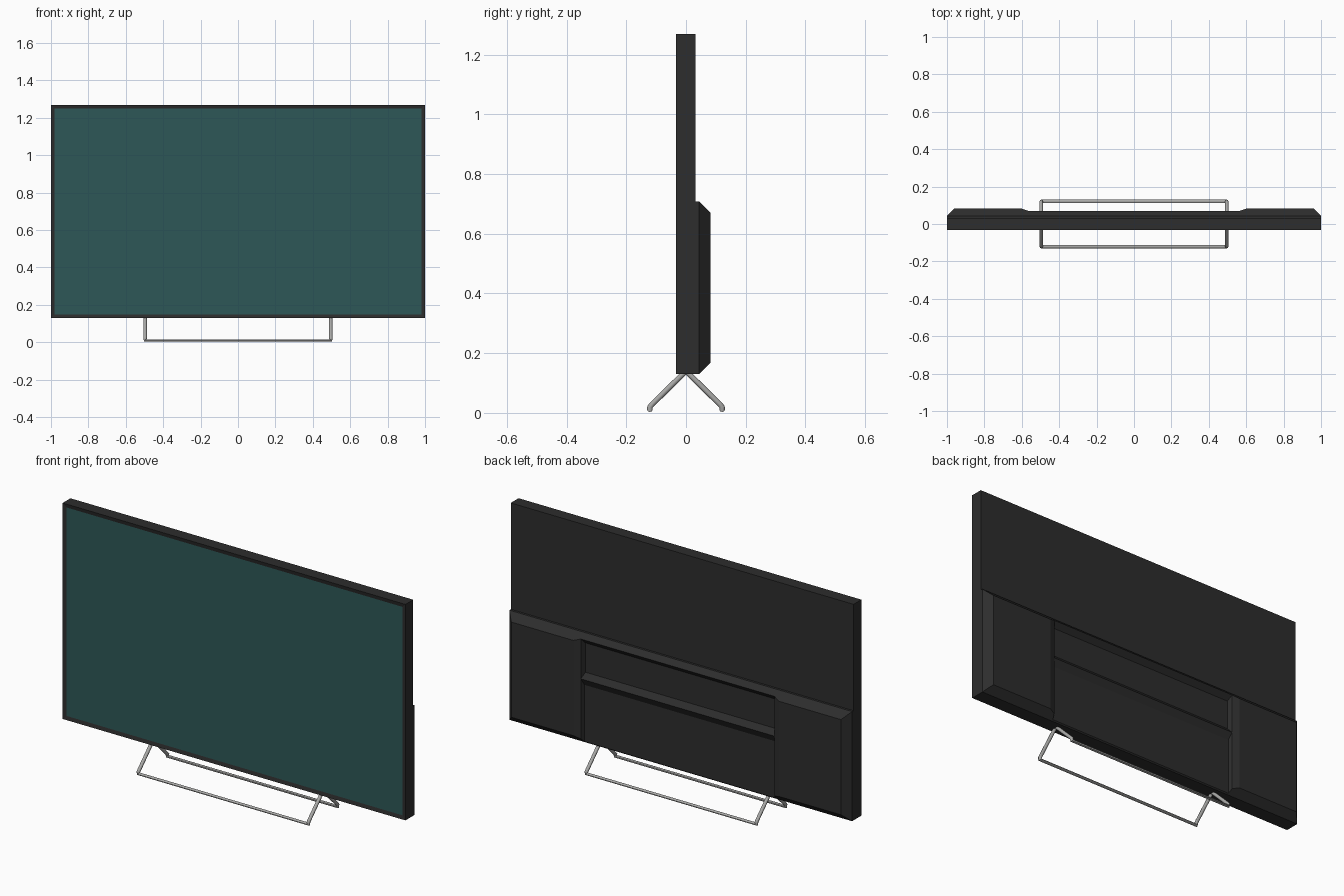
import bpy, bmesh

if "Cube" in bpy.data.objects:
    bpy.data.objects.remove(bpy.data.objects["Cube"])

def material(name, r, g, b):
    m = bpy.data.materials.new(name)
    m.diffuse_color = (r, g, b, 1)
    m.use_nodes = True
    m.node_tree.nodes["Principled BSDF"].inputs["Base Color"].default_value = m.diffuse_color
    return m

BLACK = material("black plastic", 0.026, 0.026, 0.026)
SCREEN = material("dark teal screen", 0.027, 0.097, 0.095)
METAL = material("grey metal", 0.4, 0.4, 0.39)

def add_object(name, bm, *mats):
    bmesh.ops.recalc_face_normals(bm, faces=bm.faces)
    me = bpy.data.meshes.new(name)
    bm.to_mesh(me)
    bm.free()
    for m in mats:
        me.materials.append(m)
    ob = bpy.data.objects.new(name, me)
    bpy.context.collection.objects.link(ob)
    return ob

# Main panel with the screen slightly recessed in a thin bezel
bm = bmesh.new()
bmesh.ops.create_cube(bm, size=1)
for v in bm.verts:
    v.co = (v.co.x * 2, v.co.y * 0.065 - 0.0005, v.co.z * 1.139 + 0.6995)
bm.normal_update()
front = [f for f in bm.faces if f.normal.y < -0.9]
bmesh.ops.inset_individual(bm, faces=front, thickness=0.028, depth=-0.004)
front[0].material_index = 1
add_object("screen_panel", bm, BLACK, SCREEN)

# Rear housing wings: bevelled outline, sloping inward to the central recess
WING = [(0.555, 0.03), (1, 0.03), (1, 0.044), (0.962, 0.082),
        (0.6, 0.082), (0.565, 0.07), (0.555, 0.044)]
for side, label in ((-1, "left"), (1, "right")):
    bm = bmesh.new()
    for x, y in WING:
        cut = max(0, y - 0.044)
        bm.verts.new((side * x, y, 0.13 + cut))
        bm.verts.new((side * x, y, 0.708 - cut))
    bmesh.ops.convex_hull(bm, input=bm.verts[:])
    bmesh.ops.dissolve_limit(bm, angle_limit=0.01, verts=bm.verts[:], edges=bm.edges[:])
    add_object(label + "_rear_housing", bm, BLACK)

# Central rear section: upper pocket, ridge and lower cover as one (y, z) profile
PROFILE = [(0.03, 0.13), (0.044, 0.13), (0.05, 0.136), (0.05, 0.435), (0.07, 0.472),
           (0.045, 0.5), (0.045, 0.655), (0.07, 0.682), (0.044, 0.708), (0.03, 0.708)]
bm = bmesh.new()
face = bm.faces.new([bm.verts.new((-0.564, y, z)) for y, z in PROFILE])
ext = bmesh.ops.extrude_face_region(bm, geom=[face])["geom"]
bmesh.ops.translate(bm, vec=(1.128, 0, 0),
                    verts=[g for g in ext if isinstance(g, bmesh.types.BMVert)])
add_object("rear_center_section", bm, BLACK)

# Stand: a bent tube frame leaning forward and another leaning back
HALF = [(0.0, 0.14), (0.112, 0.03), (0.121, 0.02), (0.121, 0.0095)]
for side, label in ((-1, "front"), (1, "back")):
    pts = [(-0.496, side * y, z) for y, z in HALF]
    pts += [(-x, y, z) for x, y, z in reversed(pts)]
    cu = bpy.data.curves.new(label + "_stand_frame", "CURVE")
    cu.dimensions = "3D"
    cu.bevel_depth = 0.0092
    cu.bevel_resolution = 2
    cu.use_fill_caps = True
    sp = cu.splines.new("POLY")
    sp.points.add(len(pts) - 1)
    for p, co in zip(sp.points, pts):
        p.co = (*co, 1)
    cu.materials.append(METAL)
    ob = bpy.data.objects.new(label + "_stand_frame", cu)
    bpy.context.collection.objects.link(ob)
    bpy.ops.object.select_all(action="DESELECT")
    ob.select_set(True)
    bpy.context.view_layer.objects.active = ob
    bpy.ops.object.convert(target="MESH")
    bpy.ops.object.shade_smooth_by_angle(angle=0.8)
